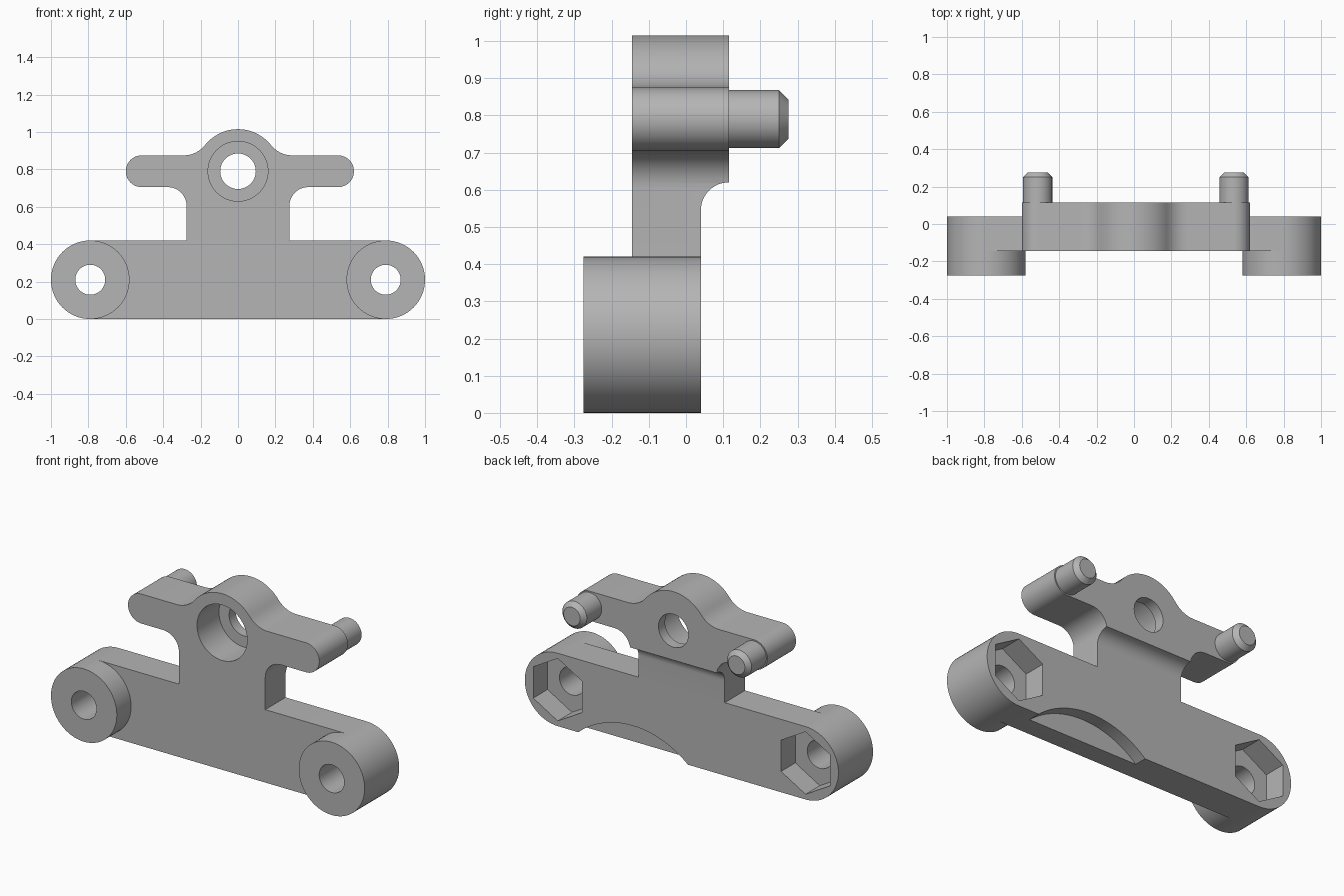
import bpy, bmesh
from math import radians, cos, sin, atan2, degrees

if "Cube" in bpy.data.objects:
    bpy.data.objects.remove(bpy.data.objects["Cube"])

# One plain grey for the whole bracket
grey = bpy.data.materials.new("plain_grey")
grey.use_nodes = True
colour = (0.46, 0.46, 0.46, 1)
grey.diffuse_color = colour
grey.node_tree.nodes["Principled BSDF"].inputs["Base Color"].default_value = colour


def arc(cx, cz, r, start, end, steps=24):
    """Points on an arc, angles in degrees."""
    angles = [radians(start + (end - start) * i / steps) for i in range(steps + 1)]
    return [(cx + r * cos(a), cz + r * sin(a)) for a in angles]


def circle(cx, cz, r, sides=64):
    return arc(cx, cz, r, 90, 450, sides)[:-1]


def loft(name, *sections, axis="y"):
    """Solid through sections of (outline, distance along the axis)."""
    bm = bmesh.new()
    rings = []
    for outline, d in sections:
        place = (lambda p: (p[0], d, p[1])) if axis == "y" else (lambda p: (d, p[0], p[1]))
        rings.append([bm.verts.new(place(p)) for p in outline])
    bm.faces.new(rings[0])
    bm.faces.new(rings[-1])
    for a, b in zip(rings, rings[1:]):
        for i in range(len(a)):
            j = (i + 1) % len(a)
            bm.faces.new((a[i], a[j], b[j], b[i]))
    bmesh.ops.recalc_face_normals(bm, faces=bm.faces)
    mesh = bpy.data.meshes.new(name)
    bm.to_mesh(mesh)
    bm.free()
    mesh.materials.append(grey)
    obj = bpy.data.objects.new(name, mesh)
    bpy.context.collection.objects.link(obj)
    return obj


def activate(obj):
    bpy.ops.object.select_all(action="DESELECT")
    obj.select_set(True)
    bpy.context.view_layer.objects.active = obj


def cut(obj, cutter):
    """Subtract the cutter and discard it."""
    cutter.hide_render = True
    mod = obj.modifiers.new("cut", "BOOLEAN")
    mod.operation = "DIFFERENCE"
    mod.solver = "EXACT"
    mod.object = cutter
    activate(obj)
    bpy.ops.object.modifier_apply(modifier=mod.name)
    bpy.data.objects.remove(cutter)


def finish(obj):
    activate(obj)
    bpy.ops.object.shade_smooth_by_angle(angle=radians(28))


FRONT, BAR_BACK, HEAD_BACK, BOSS_FRONT = -0.145, 0.04, 0.115, -0.275
BOSS_X, BOSS_R, HUB_Z, HUB_R, ARM_R = 0.79, 0.21, 0.79, 0.225, 0.085
FIL_X, FIL_R = 0.29, 0.145
ARM_LEFT, ARM_RIGHT = 0.535, -0.515

# Plate: bar, neck, arms and hub in one outline
fil_z = HUB_Z + ARM_R + FIL_R
turn = degrees(atan2(fil_z - HUB_Z, FIL_X))
outline = (
    arc(BOSS_X, BOSS_R, BOSS_R, -90, 90, 32)
    + [(0.275, 0.42)]
    + arc(0.375, 0.605, 0.1, 180, 90, 12)
    + arc(ARM_LEFT, HUB_Z, ARM_R, -90, 90)
    + arc(FIL_X, fil_z, FIL_R, 270, 180 + turn, 10)
    + arc(0, HUB_Z, HUB_R, turn, 180 - turn)[1:-1]
    + arc(-FIL_X, fil_z, FIL_R, 360 - turn, 270, 10)
    + arc(ARM_RIGHT, HUB_Z, ARM_R, 90, 270)
    + arc(-0.375, 0.605, 0.1, 90, 0, 12)
    + [(-0.275, 0.42)]
    + arc(-BOSS_X, BOSS_R, BOSS_R, 90, 270, 32)
)
plate = loft("plate", (outline, FRONT), (outline, HEAD_BACK))

# Thinner bar and neck, with a fillet under the head at the back
step = [(0.3, -0.1), (BAR_BACK, -0.1)] + arc(HEAD_BACK, 0.545, 0.075, 180, 90, 16) + [(0.3, 0.62)]
cut(plate, loft("step_cutter", (step, -1.2), (step, 1.2), axis="x"))

# Hub bore with a wide counterbore from the front
bore = circle(0, HUB_Z, 0.095)
cut(plate, loft("bore_cutter", (bore, -0.5), (bore, 0.5)))
bore = circle(0, HUB_Z, 0.16)
cut(plate, loft("counterbore_cutter", (bore, -0.5), (bore, 0.055)))

# Shallow arched relief low on the back
relief = circle(0.31, -0.405, 0.535, 128)
cut(plate, loft("relief_cutter", (relief, BAR_BACK - 0.073), (relief, 0.5)))

# Bosses with bolt holes and hexagonal nut pockets
for side, name in ((1, "left"), (-1, "right")):
    x = side * BOSS_X
    rim = circle(x, BOSS_R, BOSS_R)
    boss = loft(name + "_boss", (rim, BOSS_FRONT), (rim, FRONT))
    hole = circle(x, BOSS_R, 0.08, 48)
    nut = circle(x, BOSS_R, 0.18, 6)
    for part in (boss, plate):
        cut(part, loft("hole_cutter", (hole, -0.5), (hole, 0.5)))
    cut(plate, loft("nut_cutter", (nut, BAR_BACK - 0.13), (nut, 0.5)))
    finish(boss)
finish(plate)

# Chamfered pins behind the arm tips
for x, name in ((ARM_LEFT, "left_pin"), (ARM_RIGHT, "right_pin")):
    shaft, tip = circle(x, HUB_Z, 0.078, 48), circle(x, HUB_Z, 0.053, 48)
    finish(loft(name, (shaft, HEAD_BACK - 0.02), (shaft, 0.25), (tip, 0.275)))
